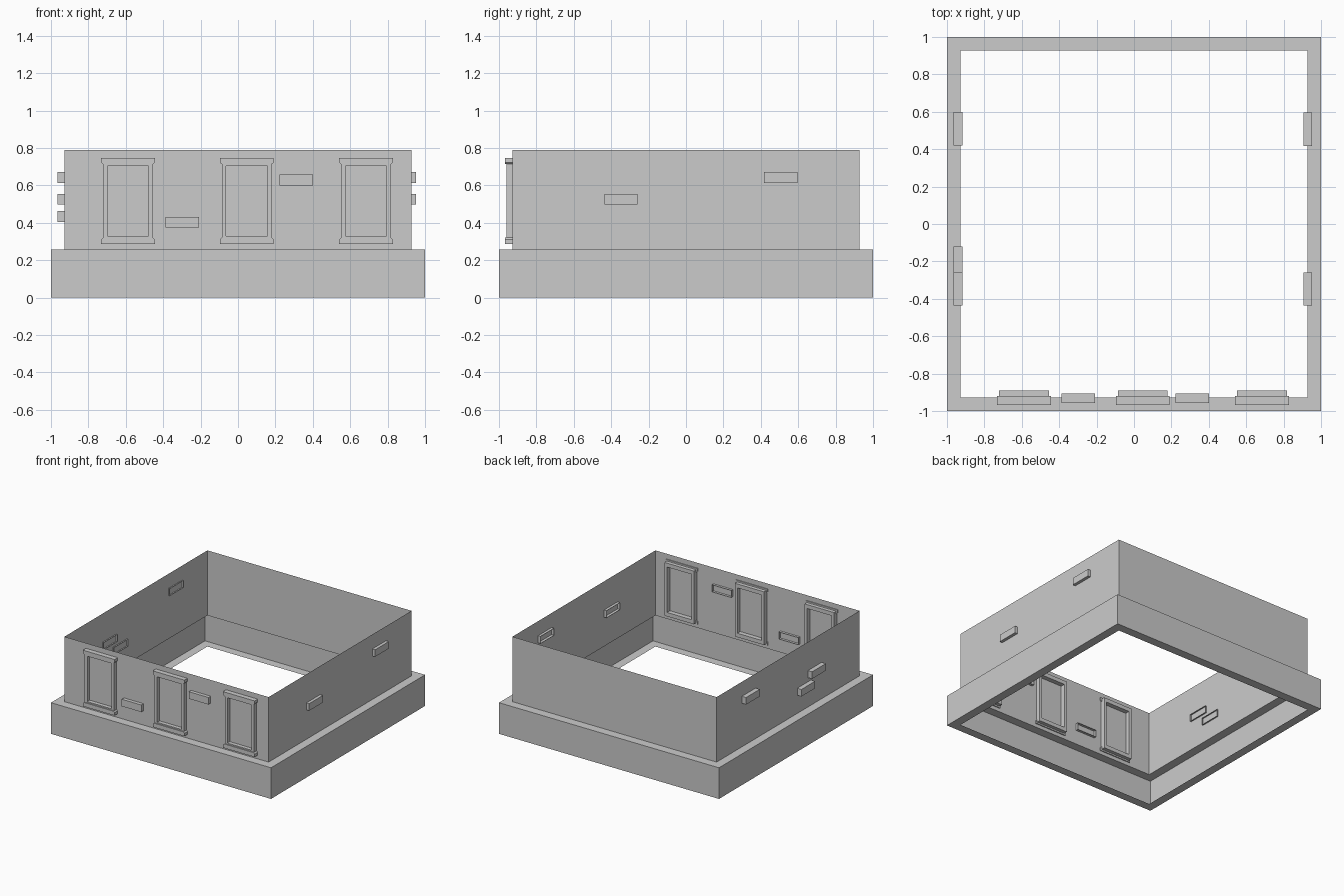
import bpy, bmesh

if "Cube" in bpy.data.objects:
    bpy.data.objects.remove(bpy.data.objects["Cube"])


def make(name, verts, faces):
    mesh = bpy.data.meshes.new(name)
    mesh.from_pydata(verts, [], faces)
    obj = bpy.data.objects.new(name, mesh)
    bpy.context.collection.objects.link(obj)
    return obj


def loft(name, loops, closed=False):
    """Quads between successive four-point loops."""
    n = len(loops[0])
    verts = [v for loop in loops for v in loop]
    count = len(loops)
    faces = []
    for k in range(count if closed else count - 1):
        m = (k + 1) % count
        for i in range(n):
            j = (i + 1) % n
            faces.append((k * n + i, k * n + j, m * n + j, m * n + i))
    return make(name, verts, faces)


def square(r, z):
    return [(-r, -r, z), (r, -r, z), (r, r, z), (-r, r, z)]


def prism(name, outline, y0, y1):
    """Extrude an x-z outline from y0 to y1."""
    n = len(outline)
    verts = [(x, y, z) for y in (y0, y1) for x, z in outline]
    faces = [tuple(range(n)), tuple(range(2 * n - 1, n - 1, -1))]
    faces += [(i, i + n, (i + 1) % n + n, (i + 1) % n) for i in range(n)]
    return make(name, verts, faces)


def brick(name, a, b, face):
    """Brick with an open back; face names the axis and outward side."""
    axis, side = face
    bm = bmesh.new()
    bmesh.ops.create_cube(bm, size=1)
    for v in bm.verts:
        v.co = [(a[i] + b[i]) / 2 + v.co[i] * (b[i] - a[i]) for i in range(3)]
    bm.normal_update()
    back = [f for f in bm.faces if f.normal[axis] * side < -0.9]
    bmesh.ops.delete(bm, geom=back, context='FACES_ONLY')
    mesh = bpy.data.meshes.new(name)
    bm.to_mesh(mesh)
    bm.free()
    bpy.context.collection.objects.link(bpy.data.objects.new(name, mesh))


# Hollow plinth and thin walls, one open shell
W = 0.928
loft("walls_and_plinth", [square(r, z) for r, z in
     ((W, 0), (1, 0), (1, 0.256), (W, 0.256), (W, 0.79))])


# Windows: hollow frame with a stepped cap and sill
def rect(cx, h, z0, z1, y):
    return [(cx - h, y, z0), (cx + h, y, z0), (cx + h, y, z1), (cx - h, y, z1)]


for n, cx in enumerate((-0.588, 0.047, 0.685), 1):
    o, i = (cx, 0.133, 0.298, 0.735), (cx, 0.11, 0.33, 0.703)
    loft(f"window_frame_{n}", [rect(*i, -0.96), rect(*i, -0.89),
         rect(*o, -0.89), rect(*o, -0.96)], closed=True)
    for part, edge, s in (("cap", 0.747, -1), ("sill", 0.286, 1)):
        pts = [(cx + x, edge + s * d) for x, d in
               ((-0.144, 0), (0.144, 0), (0.144, 0.024), (0.134, 0.034),
                (-0.134, 0.034), (-0.144, 0.024))]
        if s < 0:
            pts.reverse()
        prism(f"window_{part}_{n}", pts, -0.968, -0.92)

# Scattered bricks: centre along the wall, centre height
L, H = 0.089, 0.029
for n, (c, z) in enumerate(((-0.298, 0.403), (0.312, 0.628)), 1):
    brick(f"front_brick_{n}", (c - L, -0.957, z - H), (c + L, -0.907, z + H), (1, -1))
for n, (c, z) in enumerate(((-0.348, 0.526), (0.507, 0.642)), 1):
    brick(f"right_brick_{n}", (0.905, c - L, z - H), (0.953, c + L, z + H), (0, 1))
for n, (c, z) in enumerate(((-0.346, 0.526), (-0.208, 0.434), (0.51, 0.642)), 1):
    brick(f"left_brick_{n}", (-0.966, c - L, z - H), (-0.917, c + L, z + H), (0, -1))
